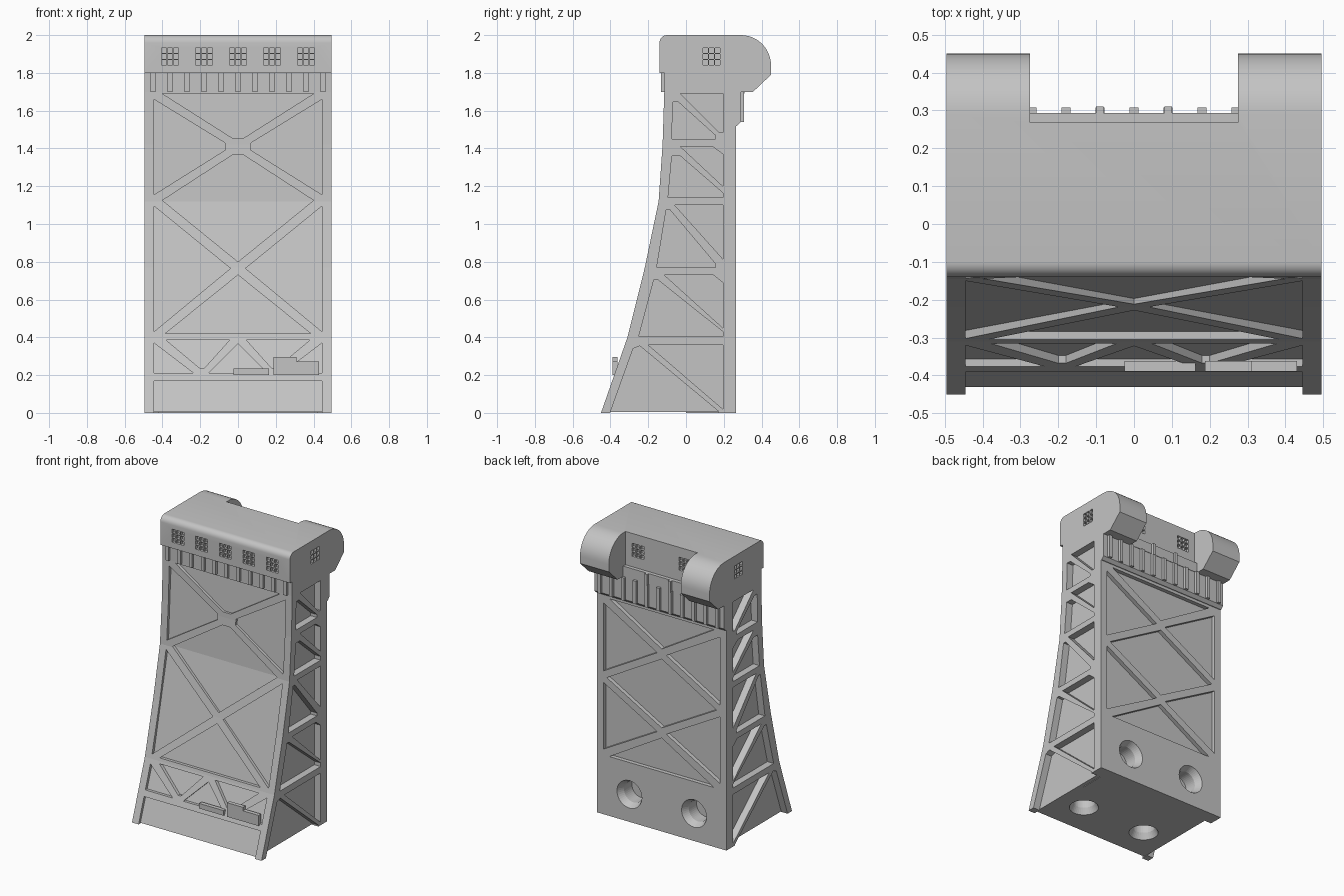
import bpy, bmesh, math
from mathutils import Matrix

cube = bpy.data.objects.get("Cube")
if cube:
    bpy.data.objects.remove(cube, do_unlink=True)

GREY = (0.55, 0.55, 0.55, 1)
grey = bpy.data.materials.new("stone_grey")
grey.use_nodes = True
grey.diffuse_color = GREY
grey.node_tree.nodes["Principled BSDF"].inputs["Base Color"].default_value = GREY


def prism(bm, pts, lo, hi, axis):
    """Extrude a profile: (y, z) points along x, or (x, z) points along y."""
    place = (lambda p, t: (t, *p)) if axis == "x" else (lambda p, t: (p[0], t, p[1]))
    a = [bm.verts.new(place(p, lo)) for p in pts]
    b = [bm.verts.new(place(p, hi)) for p in pts]
    bm.faces.new(a)
    bm.faces.new(b[::-1])
    for i in range(len(pts)):
        j = (i + 1) % len(pts)
        bm.faces.new((a[i], b[i], b[j], a[j]))


def box(bm, x0, x1, y0, y1, z0, z1):
    prism(bm, [(x0, z0), (x1, z0), (x1, z1), (x0, z1)], y0, y1, "y")


def finish(bm, name):
    bmesh.ops.recalc_face_normals(bm, faces=bm.faces)
    mesh = bpy.data.meshes.new(name)
    bm.to_mesh(mesh)
    bm.free()
    obj = bpy.data.objects.new(name, mesh)
    bpy.context.collection.objects.link(obj)
    mesh.materials.append(grey)
    return obj


def combine(target, other, operation):
    mod = target.modifiers.new("combine", "BOOLEAN")
    mod.operation, mod.object, mod.solver = operation, other, "EXACT"
    bpy.ops.object.select_all(action="DESELECT")
    bpy.context.view_layer.objects.active = target
    target.select_set(True)
    bpy.ops.object.modifier_apply(modifier=mod.name)
    bpy.data.objects.remove(other, do_unlink=True)


def mirrored(pts):
    return [(-x, z) for x, z in pts]


W, IN, BACK = 0.495, 0.445, 0.265   # half width, leg inner edge, back face

# Tower frame with a curved front
bm = bmesh.new()
prism(bm, [(-.45, 0), (-.31, .4), (-.218, .77), (-.145, 1.12), (-.124, 1.42),
           (-.115, 1.7), (BACK, 1.7), (BACK, 0)], -W, W, "x")
body = finish(bm, "tower_body")

# Front truss openings
side_holes = [
    [(-IN, 1.66), (-.07, 1.43), (-.07, 1.39), (-IN, 1.155)],
    [(-IN, 1.095), (-.04, .765), (-IN, .43)],
    [(-IN, .37), (-.235, .21), (-IN, .21)],
    [(-.38, .385), (-.045, .385), (-.18, .235), (-.2, .235)]]
middle_holes = [
    [(-.4, 1.69), (-.03, 1.455), (.03, 1.455), (.4, 1.69)],
    [(-.4, 1.125), (-.03, 1.365), (.03, 1.365), (.4, 1.125), (0, .8)],
    [(0, .73), (-.385, .42), (.385, .42)],
    [(0, .365), (-.155, .21), (.155, .21)],
    [(-IN, -.1), (-IN, .17), (IN, .17), (IN, -.1)]]
bm = bmesh.new()
for hole in side_holes + [mirrored(h) for h in side_holes] + middle_holes:
    prism(bm, hole, -.7, 0, "y")
combine(body, finish(bm, "front_cutter"), "DIFFERENCE")

# Side truss openings
E = 0.195
flank = [
    [(-.075, 1.45), (-.07, 1.645), (-.04, 1.645), (.155, 1.47), (.155, 1.45)],
    [(-.03, 1.69), (E, 1.69), (E, 1.485), (.175, 1.485)],
    [(-.095, 1.14), (-.075, 1.36), (-.03, 1.36), (E, 1.165), (E, 1.14)],
    [(-.03, 1.41), (.14, 1.41), (E, 1.37), (E, 1.2)],
    [(-.155, .77), (-.105, 1.075), (-.085, 1.075), (.155, .79), (.155, .77)],
    [(-.06, 1.1), (E, 1.1), (E, .815)],
    [(-.25, .405), (-.17, .705), (-.15, .705), (E, .43), (E, .405)],
    [(-.115, .73), (.145, .73), (E, .69), (E, .45)],
    [(-.42, -.05), (-.28, .34), (-.245, .355), (.17, .01), (.17, -.05)],
    [(-.2, .36), (E, .36), (E, .02)]]
bm = bmesh.new()
for hole in flank:
    prism(bm, hole, .42, .6, "x")
    prism(bm, hole, -.6, -.42, "x")
combine(body, finish(bm, "flank_cutter"), "DIFFERENCE")

# Back truss openings: two stacked crosses
bm = bmesh.new()
for low, high in ((.95, 1.5), (.41, .95)):
    mid = (low + high) / 2
    tri = [(-IN, high - .04), (-.035, mid), (-IN, low + .04)]
    prism(bm, tri, .1, .5, "y")
    prism(bm, mirrored(tri), .1, .5, "y")
prism(bm, [(-.4, 1.5), (.4, 1.5), (0, 1.26)], .1, .5, "y")
prism(bm, [(-.42, .95), (0, 1.19), (.42, .95), (0, .715)], .1, .5, "y")
prism(bm, [(-.4, .41), (0, .645), (.4, .41)], .1, .5, "y")
combine(body, finish(bm, "back_cutter"), "DIFFERENCE")

# Recessed wall behind the trusses
bm = bmesh.new()
prism(bm, [(-.43, .004), (-.288, .4), (-.124, 1.12), (-.093, 1.695),
           (.237, 1.695), (.237, .004)], -.447, .447, "x")
combine(body, finish(bm, "inner_wall"), "UNION")

# Flared pipe sockets in the back and in the underside
bm = bmesh.new()
for x in (-.247, .247):
    for turn, spot in ((Matrix.Rotation(math.pi / 2, 4, "X"), (x, BACK, .19)),
                       (Matrix.Rotation(math.pi, 4, "X"), (x, -.2, 0))):
        matrix = Matrix.Translation(spot) @ turn.inverted()
        rings = []
        for radius, depth in ((.1, .02), (.095, 0), (.072, -.045), (.072, -.13)):
            rings.append([bm.verts.new(matrix @ Matrix.Rotation(2 * math.pi * i / 40, 4, "Z")
                          @ Matrix.Translation((radius, 0, depth)).to_translation())
                          for i in range(40)])
        for a, b in zip(rings, rings[1:]):
            for i in range(40):
                bm.faces.new((a[i], a[i - 1], b[i - 1], b[i]))
        bm.faces.new(rings[0])
        bm.faces.new(rings[-1][::-1])
# Turn each socket so that its mouth points out of the surface
combine(body, finish(bm, "socket_cutter"), "DIFFERENCE")

# Overhanging head with a rounded back
arc = [(.29 + .16 * math.sin(a), 1.84 + .16 * math.cos(a))
       for a in (i * math.pi / 24 for i in range(13))]
nose = [(-.1 - .04 * math.cos(a), 1.96 + .04 * math.sin(a))
        for a in (i * math.pi / 12 for i in range(7))]
bm = bmesh.new()
prism(bm, [(-.115, 1.7), (-.115, 1.8), (-.14, 1.8)] + nose + arc
      + [(.45, 1.79), (.355, 1.7)], -W, W, "x")
head = finish(bm, "head_house")
bm = bmesh.new()
box(bm, -.275, .275, .268, .6, 1.6, 2.1)
combine(head, finish(bm, "head_notch_cutter"), "DIFFERENCE")

# Windows of nine small panes
bm = bmesh.new()
pane, pitch, depth = .013, .032, .02
for i in (-1, 0, 1):
    for j in (-1, 0, 1):
        z = 1.887 + j * pitch
        for k in range(-2, 3):
            x = k * .18 + i * pitch
            box(bm, x - pane, x + pane, -.2, -.14 + depth, z - pane, z + pane)
            if abs(k) == 1:
                box(bm, x - pane, x + pane, .268 - depth, .3, z - pane, z + pane)
        y = .135 + i * pitch
        for s in (-1, 1):
            x0, x1 = sorted((s * (W - depth), s * .6))
            box(bm, x0, x1, y - pane, y + pane, z - pane, z + pane)
combine(head, finish(bm, "window_cutter"), "DIFFERENCE")
bpy.ops.object.select_all(action="DESELECT")
head.select_set(True)
bpy.context.view_layer.objects.active = head
bpy.ops.object.shade_smooth_by_angle(angle=math.radians(30))

# Back corbel band, ledge and its posts
bm = bmesh.new()
prism(bm, [(BACK, 1.52), (.27, 1.52), (.29, 1.54), (.29, 1.7), (BACK, 1.7)], -W, W, "x")
finish(bm, "back_band")
bm = bmesh.new()
box(bm, -.275, .275, BACK, .293, 1.7, 1.77)
for x in (-.09, .09):
    box(bm, x - .01, x + .01, .28, .31, 1.69, 1.77)
finish(bm, "back_ledge")

# Ribs under the head, front and back
bm = bmesh.new()
for i in range(-5, 6):
    x = i * .09
    box(bm, x - .012, x + .012, -.132, -.1, 1.7, 1.8)
    box(bm, x - .012, x + .012, .28, .308, 1.54, 1.698)
finish(bm, "head_ribs")

# Small huts at the foot of the front
for name, x0, x1, top in (("low_hut", -.025, .163, .235), ("long_hut", .31, .43, .273),
                          ("tall_hut", .188, .31, .297)):
    bm = bmesh.new()
    box(bm, x0, x1, -.39, -.362, .2, top)
    finish(bm, name)
